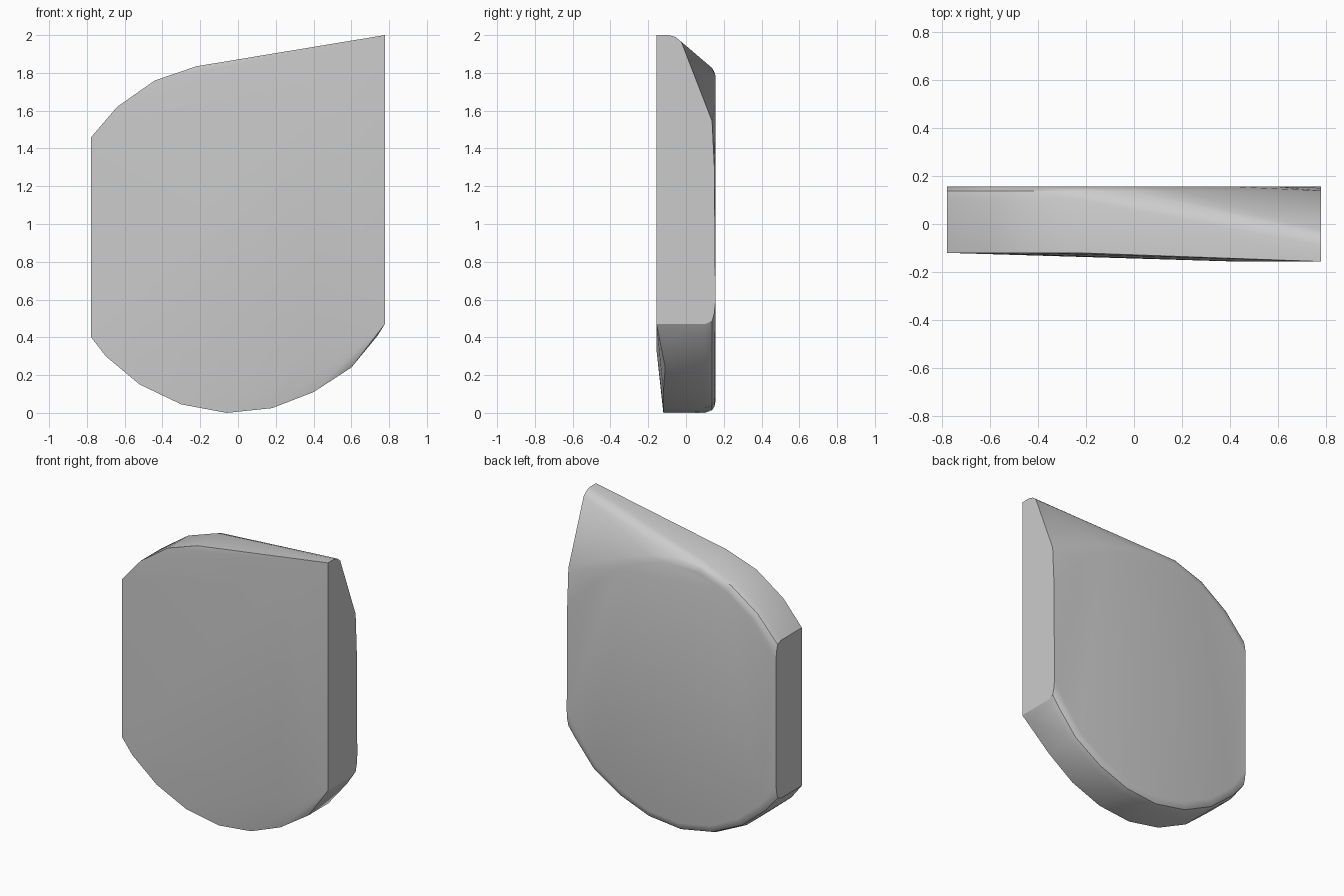
import bpy, bmesh, math

if "Cube" in bpy.data.objects:
    bpy.data.objects.remove(bpy.data.objects["Cube"])

W = 0.777  # half width, where the two side walls are cut flat

# Outline seen from the front (x, z)
bottom = [(-W, 0.40), (-0.70, 0.30), (-0.52, 0.15), (-0.30, 0.045), (-0.06, 0.0),
          (0.18, 0.025), (0.40, 0.11), (0.60, 0.24), (0.74, 0.41), (W, 0.47)]
top_left = [(-0.22, 1.835), (-0.44, 1.76), (-0.64, 1.62), (-W, 1.46)]
# Rounded upper right shoulder of the back face
shoulder = [(0.0, 1.84), (0.2, 1.80), (0.42, 1.725), (0.62, 1.63), (W, 1.56)]

pts = []


def ring(outline, y, inset, wall_drop):
    """Add an outline at depth y, pulled inward; wall points only slide along z."""
    for x, z in outline:
        if abs(x) >= W:
            pts.append((x, y, z + math.copysign(wall_drop, 1 - z)))
        else:
            r = math.hypot(x, z - 0.95)
            k = 1 - inset / r
            pts.append((x * k, y, 0.95 + (z - 0.95) * k))


# Front rim and straight rim sides
ring(bottom[:7] + top_left, -0.12, 0, 0)
ring(bottom[7:9], -0.11, 0, 0)
ring(bottom + top_left, 0.10, 0, 0)

# Rounded rear edge and flat back face
ring(bottom + top_left + shoulder, 0.138, 0.014, 0.015)
ring(bottom + top_left, 0.15, 0.032, 0.06)
ring(bottom + top_left, 0.156, 0.06, 0.12)
ring([(0.0, 1.83), (0.2, 1.78), (0.42, 1.68), (0.62, 1.52)], 0.156, 0.045, 0)
pts += [(W, 0.15, 1.30), (W, 0.15, 0.60)]

# Thicker right front edge and the pointed upper corner
pts += [(0.42, -0.156, 0.33), (W, -0.156, 0.47), (0.45, -0.156, 1.77)]
pts += [(W, -0.156, 2.0), (W, -0.09, 2.0), (W, -0.055, 1.99), (W, -0.025, 1.965)]

# Wrap everything in a single convex solid
bm = bmesh.new()
for p in pts:
    bm.verts.new(p)
hull = bmesh.ops.convex_hull(bm, input=bm.verts)
loose = [v for v in bm.verts if not v.link_faces]
bmesh.ops.delete(bm, geom=loose, context='VERTS')
bmesh.ops.dissolve_limit(bm, angle_limit=math.radians(0.5),
                         verts=bm.verts, edges=bm.edges)
bmesh.ops.recalc_face_normals(bm, faces=bm.faces)
mesh = bpy.data.meshes.new("pointed_plate")
bm.to_mesh(mesh)
bm.free()

plate = bpy.data.objects.new("pointed_plate", mesh)
bpy.context.collection.objects.link(plate)
bpy.context.view_layer.objects.active = plate
plate.select_set(True)
bpy.ops.object.shade_smooth_by_angle(angle=math.radians(30))
